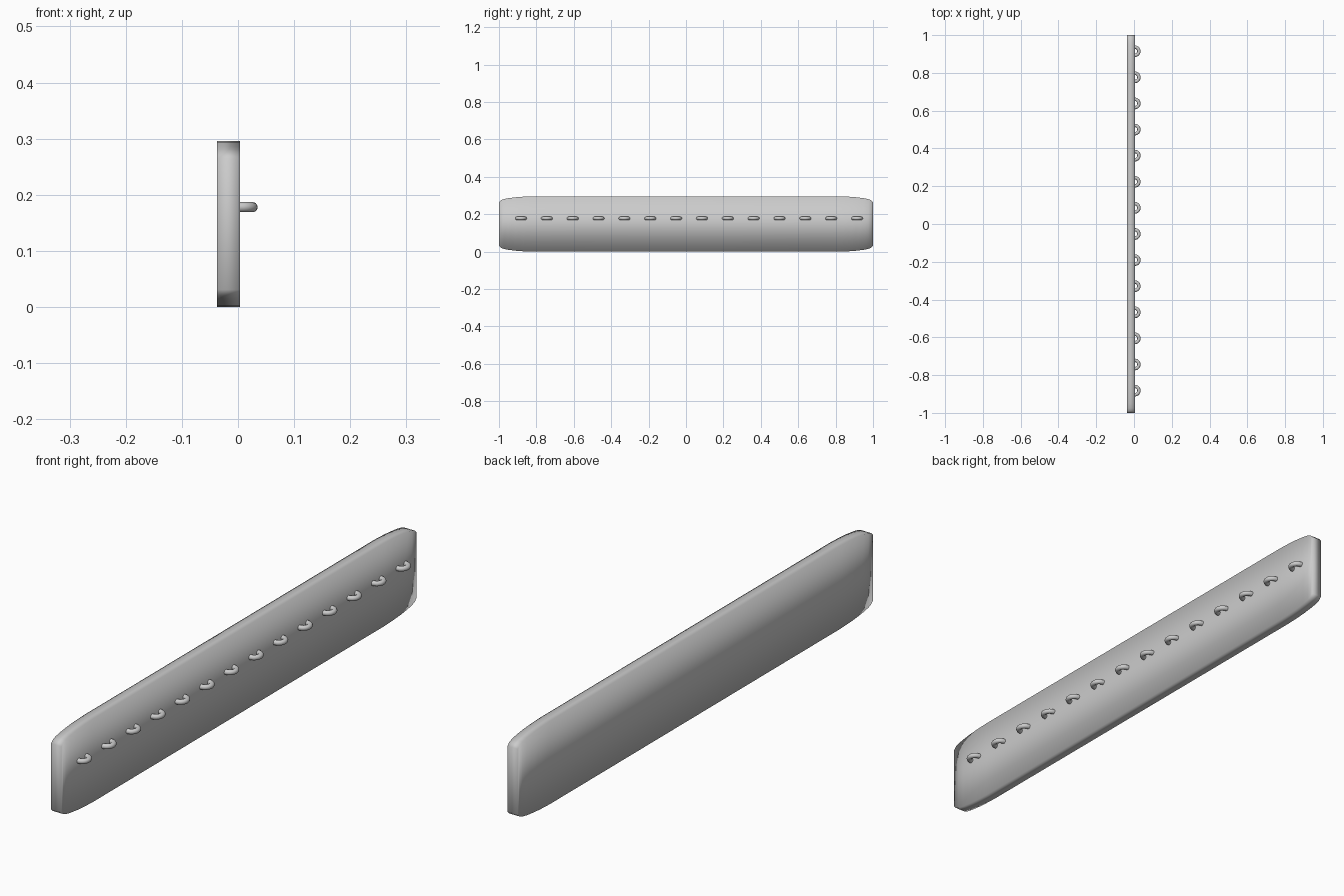
import bpy, bmesh, math

if "Cube" in bpy.data.objects:
    bpy.data.objects.remove(bpy.data.objects["Cube"])

# Board: vertical strips following the softly tapered upper and lower edges
X0, X1, H = -0.037, 0.004, 0.296
half = [(0.0, 0.0), (0.82, 0.0), (0.87, 0.002), (0.91, 0.005), (0.95, 0.010),
        (0.975, 0.015), (0.99, 0.021), (1.0, 0.031)]
outline = [(-y, d) for y, d in reversed(half[1:])] + half

bm = bmesh.new()
rings = []
for y, d in outline:
    rings.append([bm.verts.new(p) for p in
                  ((X0, y, d), (X1, y, d), (X1, y, H - d), (X0, y, H - d))])
for a, b in zip(rings, rings[1:]):
    for i in range(4):
        j = (i + 1) % 4
        bm.faces.new((a[i], a[j], b[j], b[i]))
bm.faces.new(rings[0])
bm.faces.new(rings[-1])
bmesh.ops.recalc_face_normals(bm, faces=bm.faces)
for f in bm.faces:
    f.smooth = True
mesh = bpy.data.meshes.new("board")
bm.to_mesh(mesh)
bm.free()
bpy.context.collection.objects.link(bpy.data.objects.new("board", mesh))


# Hooks: horizontal half rings with both ends set into the board
def half_ring(name, y, major=0.022, tube=0.009, steps=14, sides=14):
    bm = bmesh.new()
    loops = []
    for s in range(steps + 1):
        a = -math.pi / 2 + math.pi * s / steps
        loop = []
        for k in range(sides):
            t = 2 * math.pi * k / sides
            r = major + tube * math.cos(t)
            loop.append(bm.verts.new((0.004 + r * math.cos(a), y + r * math.sin(a),
                                      0.178 + tube * math.sin(t))))
        loops.append(loop)
    for a, b in zip(loops, loops[1:]):
        for k in range(sides):
            n = (k + 1) % sides
            bm.faces.new((a[k], a[n], b[n], b[k])).smooth = True
    bmesh.ops.recalc_face_normals(bm, faces=bm.faces)
    me = bpy.data.meshes.new(name)
    bm.to_mesh(me)
    bm.free()
    bpy.context.collection.objects.link(bpy.data.objects.new(name, me))


for i in range(14):
    half_ring(f"hook_{i + 1}", -0.882 + 0.1382 * i)
